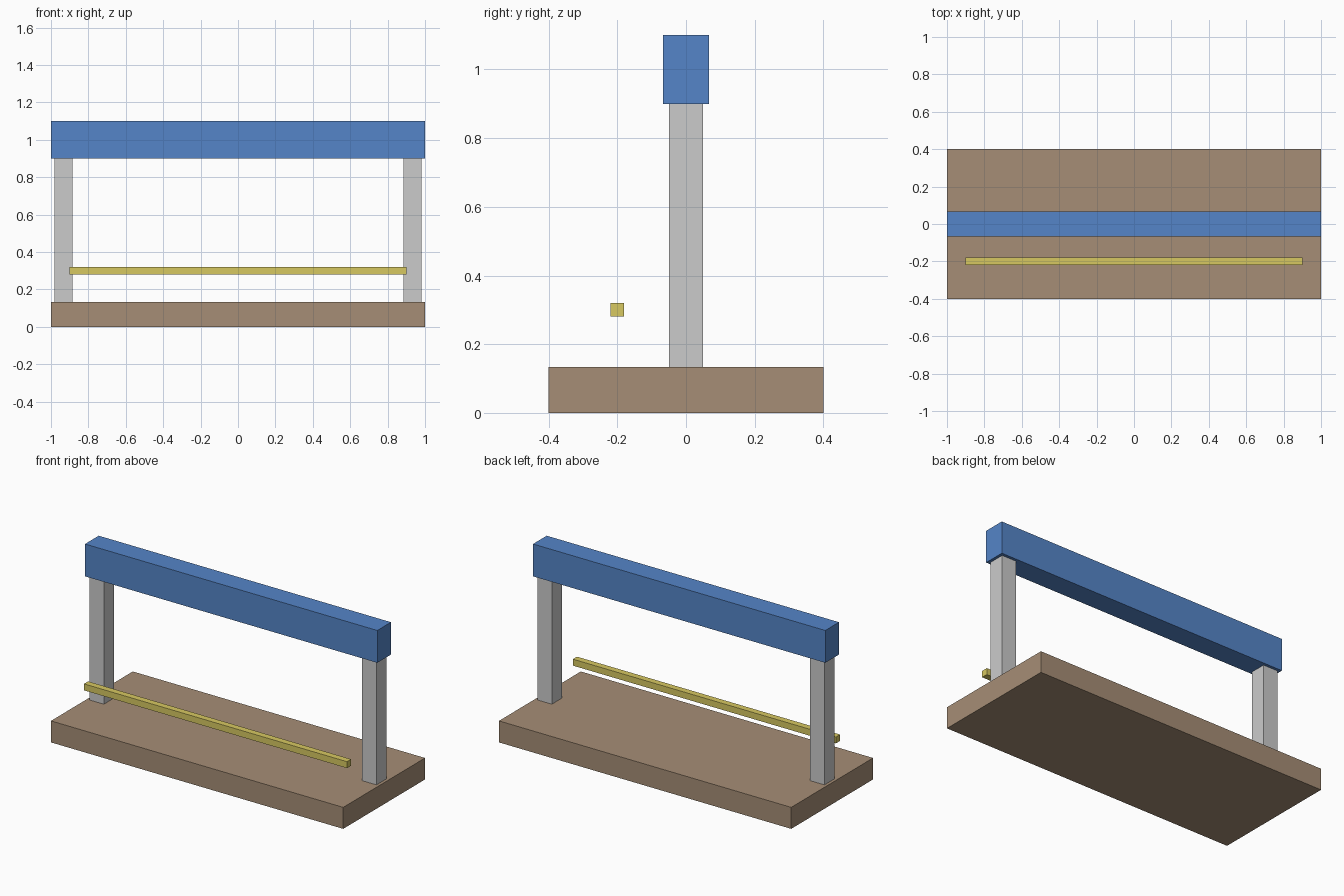
import bpy

if "Cube" in bpy.data.objects:
    bpy.data.objects.remove(bpy.data.objects["Cube"])


def material(name, color):
    mat = bpy.data.materials.new(name)
    mat.diffuse_color = (*color, 1.0)
    mat.use_nodes = True
    mat.node_tree.nodes["Principled BSDF"].inputs["Base Color"].default_value = mat.diffuse_color
    return mat


def box(name, low, high, mat=None):
    """Axis-aligned box between two opposite corners."""
    center = [(a + b) / 2 for a, b in zip(low, high)]
    size = [b - a for a, b in zip(low, high)]
    bpy.ops.mesh.primitive_cube_add(size=1, location=center)
    obj = bpy.context.object
    obj.name = name
    obj.data.name = name
    obj.scale = size
    bpy.ops.object.transform_apply(location=False, rotation=False, scale=True)
    if mat:
        obj.data.materials.append(mat)
    return obj


brown = material("brown", (0.38, 0.27, 0.18))
blue = material("blue", (0.09, 0.235, 0.58))
yellow = material("yellow", (0.68, 0.58, 0.12))

# Base slab
box("base", (-1, -0.4, 0), (1, 0.4, 0.133), brown)

# Upright posts, sunk into the base and the beam
for side, x in (("left", -0.933), ("right", 0.933)):
    box(f"{side}_post", (x - 0.049, -0.049, 0.01), (x + 0.049, 0.049, 0.95))

# Top beam
box("top_beam", (-1, -0.067, 0.9), (1, 0.067, 1.1), blue)

# Thin rail hovering in front of the posts
box("front_rail", (-0.9, -0.22, 0.28), (0.9, -0.18, 0.32), yellow)
